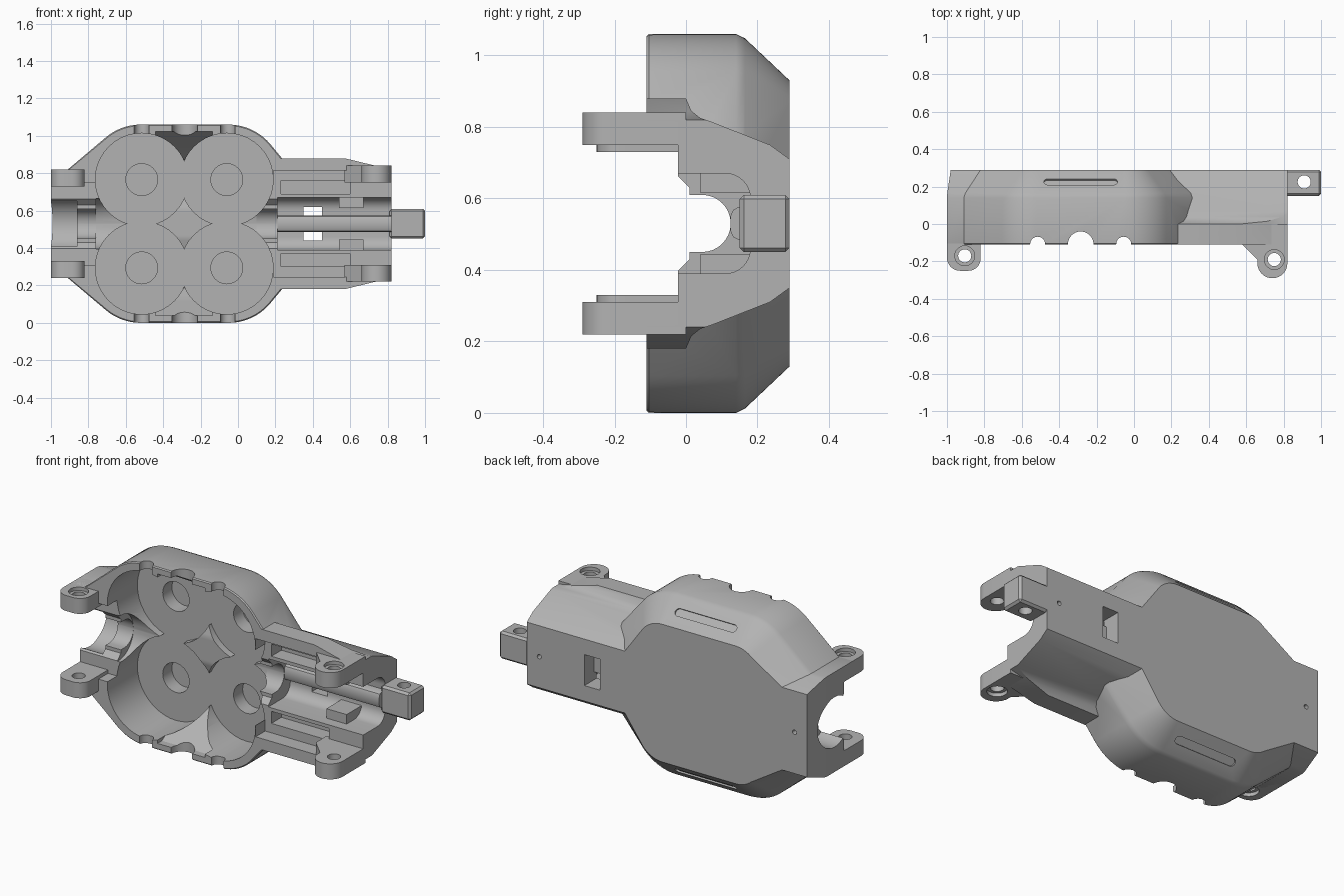
import bpy, bmesh, math
from mathutils import Matrix

if "Cube" in bpy.data.objects:
    bpy.data.objects.remove(bpy.data.objects["Cube"])

MID = 0.53  # height of the symmetry plane; parts are built around z = 0

grey = bpy.data.materials.new("grey plastic")
grey.use_nodes = True
COLOUR = (0.45, 0.45, 0.45, 1)
grey.diffuse_color = COLOUR
grey.node_tree.nodes["Principled BSDF"].inputs["Base Color"].default_value = COLOUR


def loft(name, rings):
    bm = bmesh.new()
    loops = [[bm.verts.new(p) for p in ring] for ring in rings]
    n = len(loops[0])
    for a, b in zip(loops, loops[1:]):
        for i in range(n):
            j = (i + 1) % n
            bm.faces.new((a[i], a[j], b[j], b[i]))
    bm.faces.new(loops[0])
    bm.faces.new(loops[-1])
    bmesh.ops.recalc_face_normals(bm, faces=bm.faces[:])
    mesh = bpy.data.meshes.new(name)
    bm.to_mesh(mesh)
    bm.free()
    mesh.materials.append(grey)
    ob = bpy.data.objects.new(name, mesh)
    bpy.context.collection.objects.link(ob)
    return ob


def prism(name, pts, axis, lo, hi):
    place = {"x": lambda a, b, d: (d, a, b),
             "y": lambda a, b, d: (a, d, b),
             "z": lambda a, b, d: (a, b, d)}[axis]
    return loft(name, [[place(a, b, d) for a, b in pts] for d in (lo, hi)])


def box(name, x0, x1, y0, y1, z0, z1):
    return prism(name, [(x0, y0), (x1, y0), (x1, y1), (x0, y1)], "z", z0, z1)


def arc(cx, cy, r, start, end, n=16):
    angles = [math.radians(start + (end - start) * i / n) for i in range(n + 1)]
    return [(cx + r * math.cos(a), cy + r * math.sin(a)) for a in angles]


def circle(cx, cy, r, n=40):
    return arc(cx, cy, r, 0, 360, n)[:-1]


def mirrored(half):
    return half + [(a, -b) for a, b in reversed(half)]


def combine(target, other, op="DIFFERENCE"):
    mod = target.modifiers.new("shape", "BOOLEAN")
    mod.operation, mod.object, mod.solver = op, other, "EXACT"
    bpy.context.view_layer.objects.active = target
    bpy.ops.object.modifier_apply(modifier=mod.name)
    bpy.data.objects.remove(other)


def cylinder_cut(target, cx, cy, r, axis, lo, hi):
    combine(target, prism("cutter", circle(cx, cy, r), axis, lo, hi))


def box_cut(target, *size):
    combine(target, box("cutter", *size))


# Gear case: rounded outline with a sloped back edge
def outline(r, y):
    t = (0.29 - r) / 0.13
    half = [(-1 + 0.02 * t, 0.29 - 0.05 * t), (-0.91 + 0.09 * t, 0.29 - 0.05 * t)]
    half += arc(-0.52, 0.24, r, 130, 90, 10)
    half += arc(-0.05, 0.24, r, 90, 40, 10)
    half += [(0.36 - 0.17 * t, 0.2 - 0.02 * t)]
    return [(x, y, z) for x, z in mirrored(half)]


housing = loft("housing", [outline(0.284, -0.11), outline(0.29, -0.104),
                           outline(0.29, 0.14), outline(0.278, 0.165),
                           outline(0.16, 0.29)])

# Motor case: flanged profile run along the length
motor = [(-0.11, 0.35), (0, 0.35), (0.015, 0.315), (0.04, 0.295),
         (0.07, 0.285), (0.235, 0.22), (0.29, 0.18)]
combine(housing, prism("motor_case", mirrored(motor), "x", 0.1, 0.82), "UNION")

# Lowered middle band, motor recess and flange taper
box_cut(housing, -1.1, 0.9, -0.3, -0.022, -0.22, 0.22)
box_cut(housing, 0.19, 0.9, -0.3, -0.022, -0.285, 0.285)
for s in (1, -1):
    wedge = [(0.57, 0.35 * s), (0.57, 0.5 * s), (0.9, 0.5 * s), (0.9, 0.27 * s)]
    combine(housing, prism("cutter", wedge, "y", -0.3, 0.06))

# Shaft bore along the gears, wider at the left end and in the motor case
bore = [(-0.3, 0.135), (-0.025, 0.135), (0.01, 0.1), (0.01, 0.08)]
bore += arc(0.045, 0, 0.08, 90, 0, 8)[:-1] + [(0.125, 0.001)]
combine(housing, prism("cutter", mirrored(bore), "x", -1.1, 0.25))
cylinder_cut(housing, 0.065, 0, 0.145, "x", -1.1, -0.86)
cylinder_cut(housing, -0.01, 0, 0.135, "x", -0.76, 0.1)
channel = [(-0.3, 0.14)] + arc(0.11, 0.07, 0.07, 90, 0, 8)
combine(housing, prism("cutter", mirrored(channel), "x", 0.21, 0.9))

# Gear pockets with axle recesses
for s in (1, -1):
    for x in (-0.515, -0.06):
        cylinder_cut(housing, x, 0.236 * s, 0.248, "y", -0.3, 0.166)
        cylinder_cut(housing, x, 0.236 * s, 0.085, "y", 0.1, 0.25)

# Sloping cusps between the pockets, then the rim notches
cusp = [(-0.3, 0.492), (-0.07, 0.492), (0.06, 0.41), (0.145, 0.34),
        (0.145, 0.14), (0.125, 0.07)]
combine(housing, prism("cutter", mirrored(cusp), "x", -0.44, -0.135))
for x, r in ((-0.515, 0.04), (-0.285, 0.068), (-0.055, 0.04)):
    cylinder_cut(housing, x, -0.108, r, "z", -0.6, 0.6)

# Window and pin holes through the back
box_cut(housing, 0.35, 0.45, 0.1, 0.4, -0.09, 0.09)
for x in (-0.9, 0.74):
    cylinder_cut(housing, x, 0, 0.013, "y", 0.24, 0.4)

for s in (1, -1):
    # Long slot beside the motor channel
    lo, hi = sorted((0.16 * s, 0.23 * s))
    box_cut(housing, 0.23, 0.6, -0.2, 0.07, lo, hi)
    # Shallow capsule groove on the sloped back edge
    groove = prism("cutter", arc(-0.11, 0, 0.022, -90, 90, 8)
                   + arc(-0.46, 0, 0.022, 90, 270, 8), "z", -0.015, 0.1)
    groove.data.transform(Matrix.Translation((0, 0.229, 0.465 * s))
                          @ Matrix.Rotation(math.radians(44 * s - 90), 4, "X"))
    combine(housing, groove)

# Screw lugs, paired about the symmetry plane
left_lug = [(-0.82, -0.02), (-0.82, -0.17)] + arc(-0.885, -0.185, 0.065, 0, -90, 8)
left_lug += arc(-0.93, -0.18, 0.07, -90, -180, 8) + [(-1, -0.02)]
right_lug = [(0.57, 0), (0.57, -0.1), (0.66, -0.19)]
right_lug += arc(0.74, -0.21, 0.08, 180, 360, 16) + [(0.82, 0)]
for side, s in (("upper", 1), ("lower", -1)):
    for end, shape, z0, z1, cx, cy in (
            ("left", left_lug, 0.2, 0.29, -0.905, -0.17),
            ("right", right_lug, 0.22, 0.31, 0.75, -0.19)):
        lo, hi = sorted((z0 * s, z1 * s))
        lug = prism(f"{side}_{end}_lug", shape, "z", lo, hi)
        cylinder_cut(lug, cx, cy, 0.035, "z", -0.6, 0.6)
        lo, hi = sorted(((z1 - 0.02) * s, (z1 + 0.1) * s))
        cylinder_cut(lug, cx, cy, 0.053, "z", lo, hi)
    # Bearing pads inside the motor channel
    lo, hi = sorted((0.085 * s, 0.145 * s))
    box(f"{side}_bearing_pad", 0.54, 0.67, 0.04, 0.19, lo, hi)

# Central rib with a rounded front
rib = [(0.2, 0.045), (0.145, 0.045), (0.132, 0.038), (0.125, 0.022)]
prism("central_rib", mirrored(rib), "x", 0.14, 0.82)

# End block with a cross hole
block = box("end_block", 0.81, 1, 0.15, 0.29, -0.08, 0.08)
bevel = block.modifiers.new("soft edge", "BEVEL")
bevel.width, bevel.segments = 0.012, 1
bpy.context.view_layer.objects.active = block
bpy.ops.object.modifier_apply(modifier=bevel.name)
cylinder_cut(block, 0.91, 0.225, 0.035, "z", -0.3, 0.3)

# Lift to the ground and smooth the round walls
for ob in bpy.context.collection.objects:
    if ob.type == "MESH" and grey.name in ob.data.materials:
        ob.data.transform(Matrix.Translation((0, 0, MID)))
        bpy.ops.object.select_all(action="DESELECT")
        ob.select_set(True)
        bpy.context.view_layer.objects.active = ob
        bpy.ops.object.shade_smooth_by_angle(angle=math.radians(30))
